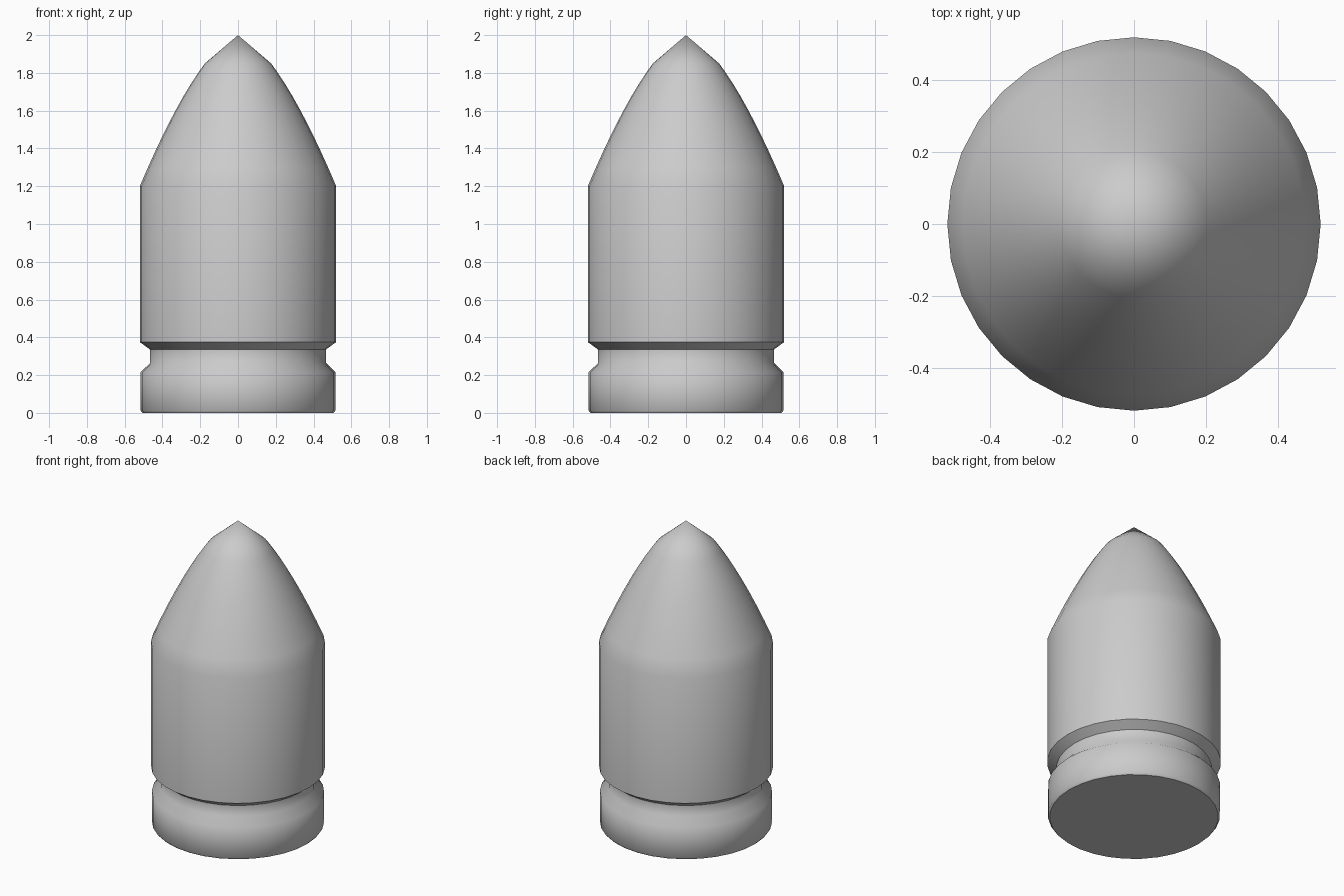
import bpy, bmesh, math

if "Cube" in bpy.data.objects:
    bpy.data.objects.remove(bpy.data.objects["Cube"])

SIDES = 32

# Side profile (radius, height): rim, groove, straight body
profile = [(0.505, 0.0), (0.515, 0.012), (0.515, 0.215), (0.465, 0.265),
           (0.465, 0.335), (0.52, 0.375), (0.52, 1.2)]
# Curved nose
for z in (1.3, 1.4, 1.5, 1.6, 1.68, 1.75, 1.81, 1.85):
    profile.append((0.52 * ((2.0 - z) / 0.8) ** 0.65, z))

# Revolve the profile, closing with a flat base and a point
bm = bmesh.new()
rings = []
for r, z in profile:
    rings.append([bm.verts.new((r * math.cos(2 * math.pi * i / SIDES),
                                r * math.sin(2 * math.pi * i / SIDES), z))
                  for i in range(SIDES)])
for low, high in zip(rings, rings[1:]):
    for i in range(SIDES):
        j = (i + 1) % SIDES
        bm.faces.new((low[i], low[j], high[j], high[i]))
tip = bm.verts.new((0, 0, 2.0))
for i in range(SIDES):
    bm.faces.new((rings[-1][i], rings[-1][(i + 1) % SIDES], tip))
bm.faces.new(rings[0][::-1])

mesh = bpy.data.meshes.new("pointed_shell")
bm.to_mesh(mesh)
bm.free()
shell = bpy.data.objects.new("pointed_shell", mesh)
bpy.context.collection.objects.link(shell)

# Smooth shading, with the base edge kept crisp
bpy.context.view_layer.objects.active = shell
shell.select_set(True)
bpy.ops.object.shade_smooth_by_angle(angle=math.radians(50))
